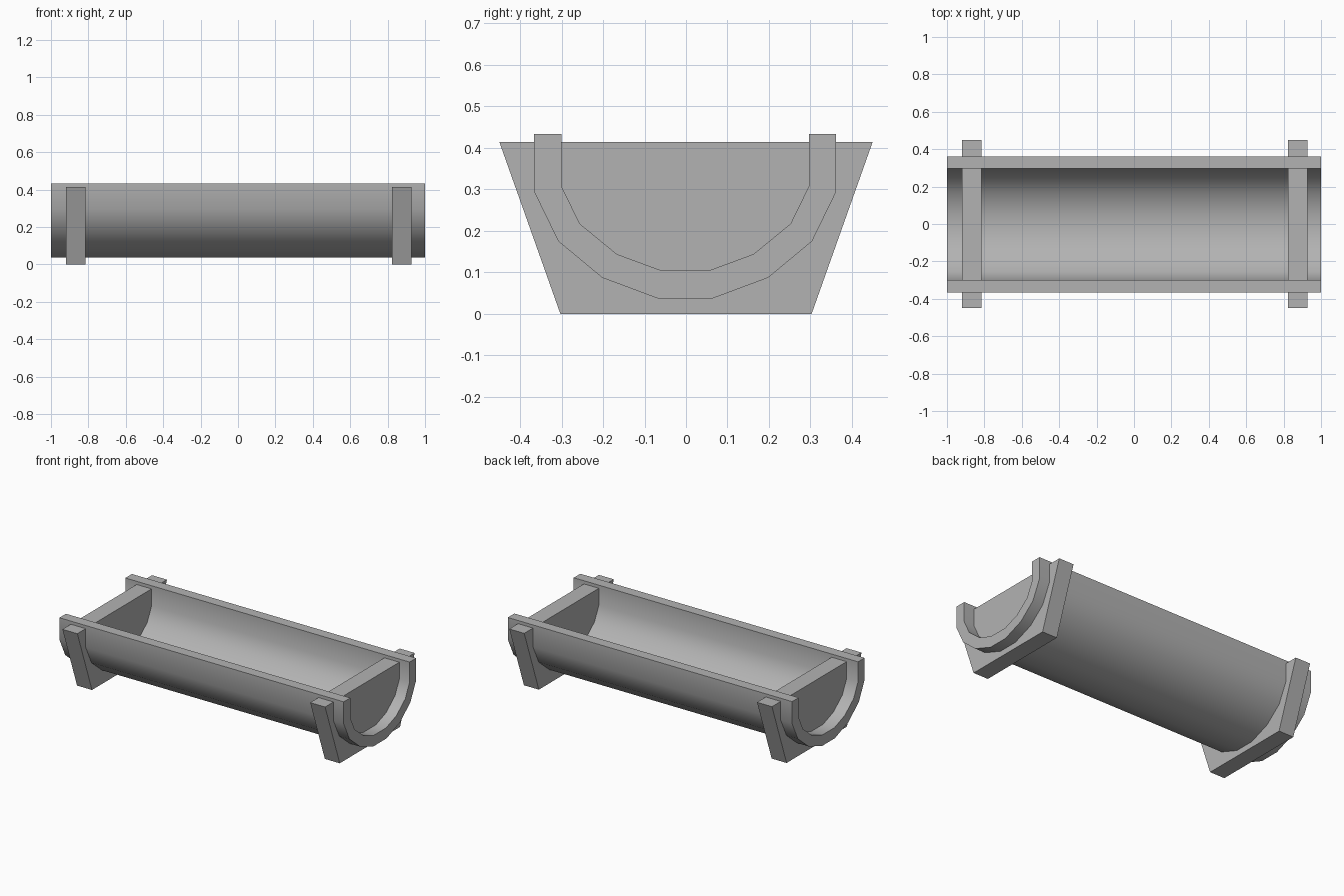
import bpy, bmesh, math

if "Cube" in bpy.data.objects:
    bpy.data.objects.remove(bpy.data.objects["Cube"])

# Mid grey shared by all parts
grey = bpy.data.materials.new("mid_grey")
grey.diffuse_color = (0.45, 0.45, 0.45, 1)
grey.use_nodes = True
grey.node_tree.nodes["Principled BSDF"].inputs["Base Color"].default_value = grey.diffuse_color


def extrude_profile(name, profile, x0, x1):
    """Closed (y, z) profile extruded along x."""
    bm = bmesh.new()
    face = bm.faces.new([bm.verts.new((x0, y, z)) for y, z in profile])
    ext = bmesh.ops.extrude_face_region(bm, geom=[face], use_keep_orig=True)
    moved = [g for g in ext["geom"] if isinstance(g, bmesh.types.BMVert)]
    bmesh.ops.translate(bm, verts=moved, vec=(x1 - x0, 0, 0))
    bmesh.ops.recalc_face_normals(bm, faces=bm.faces)
    mesh = bpy.data.meshes.new(name)
    bm.to_mesh(mesh)
    bm.free()
    mesh.materials.append(grey)
    obj = bpy.data.objects.new(name, mesh)
    bpy.context.collection.objects.link(obj)
    return obj


def mirrored(half, centre=0.0):
    """Complete a left half profile with its mirror image about y = centre."""
    return ([(centre + y, z) for y, z in half]
            + [(centre - y, z) for y, z in reversed(half)])


# Half-round trough with straight upper walls
outer = mirrored([(-0.364, 0.434), (-0.364, 0.294), (-0.306, 0.175),
                  (-0.2, 0.087), (-0.066, 0.037)], -0.002)
inner = mirrored([(-0.298, 0.434), (-0.298, 0.307), (-0.254, 0.217),
                  (-0.165, 0.144), (-0.062, 0.106)], -0.002)
trough = extrude_profile("trough", outer + inner[::-1], -1.0, 1.0)

# Smooth curved walls, crisp rims and ends
bpy.context.view_layer.objects.active = trough
trough.select_set(True)
bpy.ops.object.shade_smooth_by_angle(angle=math.radians(40))

# Tapered end boards that close the trough and act as feet
board = mirrored([(-0.45, 0.414), (-0.303, 0.0)])
for name, x0, x1 in (("left_end_board", -0.92, -0.815),
                     ("right_end_board", 0.823, 0.928)):
    extrude_profile(name, board, x0, x1)
